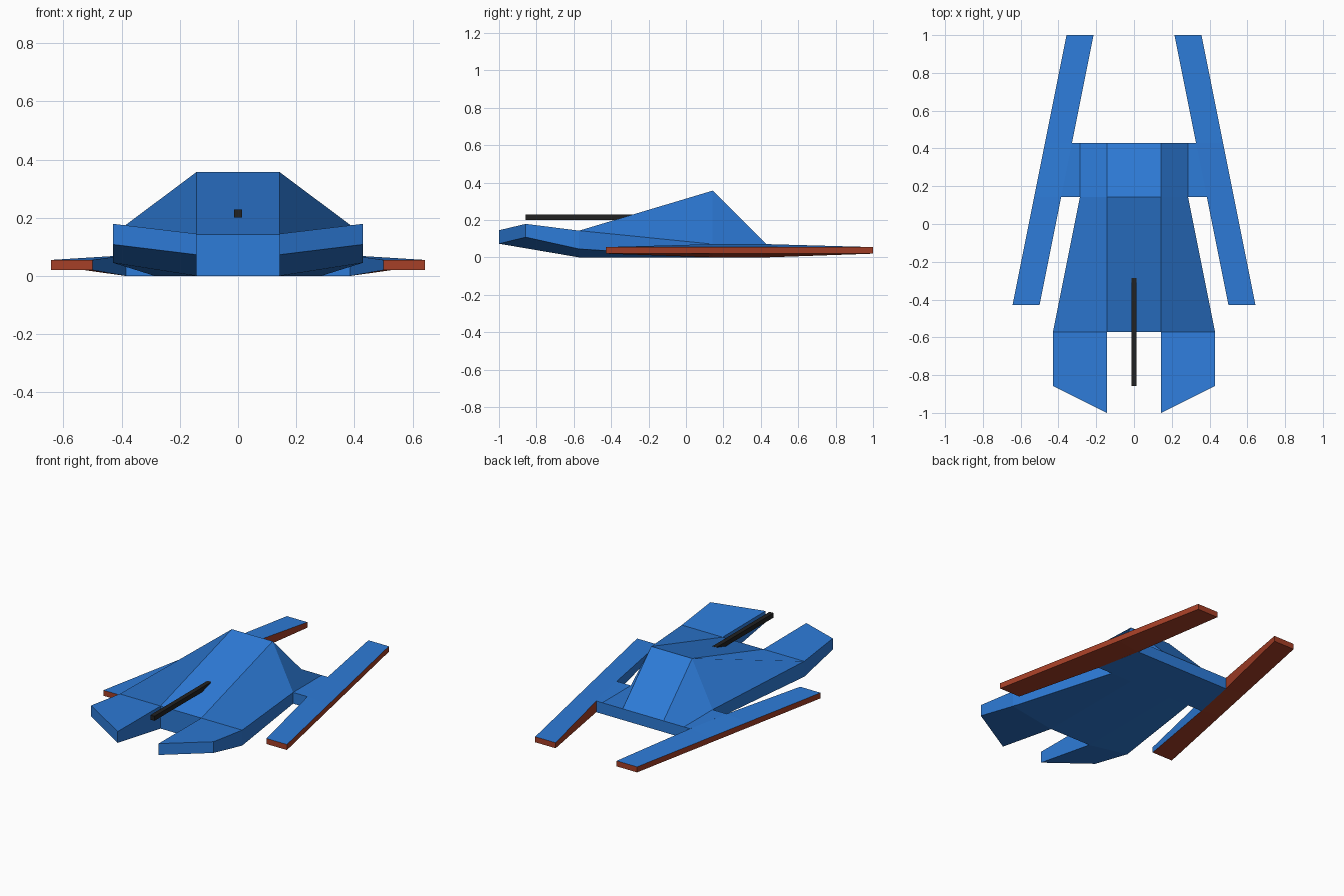
import bpy, bmesh

if "Cube" in bpy.data.objects:
    bpy.data.objects.remove(bpy.data.objects["Cube"])


def material(name, rgb):
    m = bpy.data.materials.new(name)
    m.diffuse_color = (*rgb, 1)
    m.use_nodes = True
    m.node_tree.nodes["Principled BSDF"].inputs["Base Color"].default_value = m.diffuse_color
    return m


BLUE = material("blue", (0.027, 0.2, 0.69))
RED = material("rust_red", (0.38, 0.05, 0.02))
BLACK = material("black", (0.015, 0.015, 0.015))


def loft(name, sections, mats, rule=None):
    """Join matching loops (front to back, anticlockwise from the front), cap the ends and mirror in x."""
    bm = bmesh.new()
    rings = [[bm.verts.new(p) for p in s] for s in sections]
    n = len(rings[0])
    for a, b in zip(rings, rings[1:]):
        for j in range(n):
            k = (j + 1) % n
            bm.faces.new((a[j], b[j], b[k], a[k]))
    bm.faces.new(rings[0])
    bm.faces.new(rings[-1][::-1])
    # open the half along the mirror plane
    inner = [f for f in bm.faces if all(abs(v.co.x) < 1e-5 for v in f.verts)]
    bmesh.ops.delete(bm, geom=inner, context='FACES_ONLY')
    bm.normal_update()
    if rule:
        for f in bm.faces:
            f.material_index = rule(f)
    mesh = bpy.data.meshes.new(name)
    bm.to_mesh(mesh)
    bm.free()
    for m in mats:
        mesh.materials.append(m)
    ob = bpy.data.objects.new(name, mesh)
    bpy.context.collection.objects.link(ob)
    ob.modifiers.new("mirror", 'MIRROR')
    return ob


def at_y(y, pts):
    return [(x, y, z) for x, z in pts]


# Main wedge hull with a raised ridge
loft("hull", [
    at_y(-0.571, [(0, 0), (0.143, 0), (0.429, 0.045), (0.429, 0.143), (0.143, 0.143), (0, 0.143)]),
    at_y(0.143, [(0, 0), (0.143, 0), (0.286, 0), (0.286, 0.071), (0.143, 0.357), (0, 0.357)]),
    at_y(0.429, [(0, 0), (0.143, 0), (0.286, 0), (0.286, 0.071), (0.143, 0.071), (0, 0.071)]),
], [BLUE])

# Two upturned front prongs
loft("front_prongs", [
    [(0.143, -1, 0.073), (0.429, -0.857, 0.108), (0.429, -0.857, 0.179), (0.143, -1, 0.145)],
    at_y(-0.571, [(0.143, 0), (0.429, 0.045), (0.429, 0.143), (0.143, 0.143)]),
], [BLUE])

# Slanted side runners: blue top and front inner wall, red elsewhere
runner = []
for y, lo, hi in ((-0.429, 0.02, 0.055), (0.143, 0, 0.071), (0.429, 0, 0.071), (1.0, 0.02, 0.055)):
    outer = 0.643 - 0.2 * (y + 0.429)
    runner.append(at_y(y, [(outer - 0.143, lo), (outer, 0.02), (outer, 0.055), (outer - 0.143, hi)]))


def runner_colour(f):
    front_inner = f.normal.x < -0.5 and f.calc_center_median().y < 0.43
    return 0 if f.normal.z > 0.5 or front_inner else 1


loft("side_runners", runner, [BLUE, RED], runner_colour)

# Flat struts joining hull and runners
loft("runner_struts", [
    at_y(y, [(0.286, 0), (x, 0), (x, 0.071), (0.286, 0.071)])
    for y, x in ((0.143, 0.386), (0.429, 0.329))
], [BLUE])

# Gun barrel
loft("gun_barrel", [
    at_y(y, [(0, 0.2), (0.0143, 0.2), (0.0143, 0.229), (0, 0.229)]) for y in (-0.857, -0.286)
], [BLACK])
